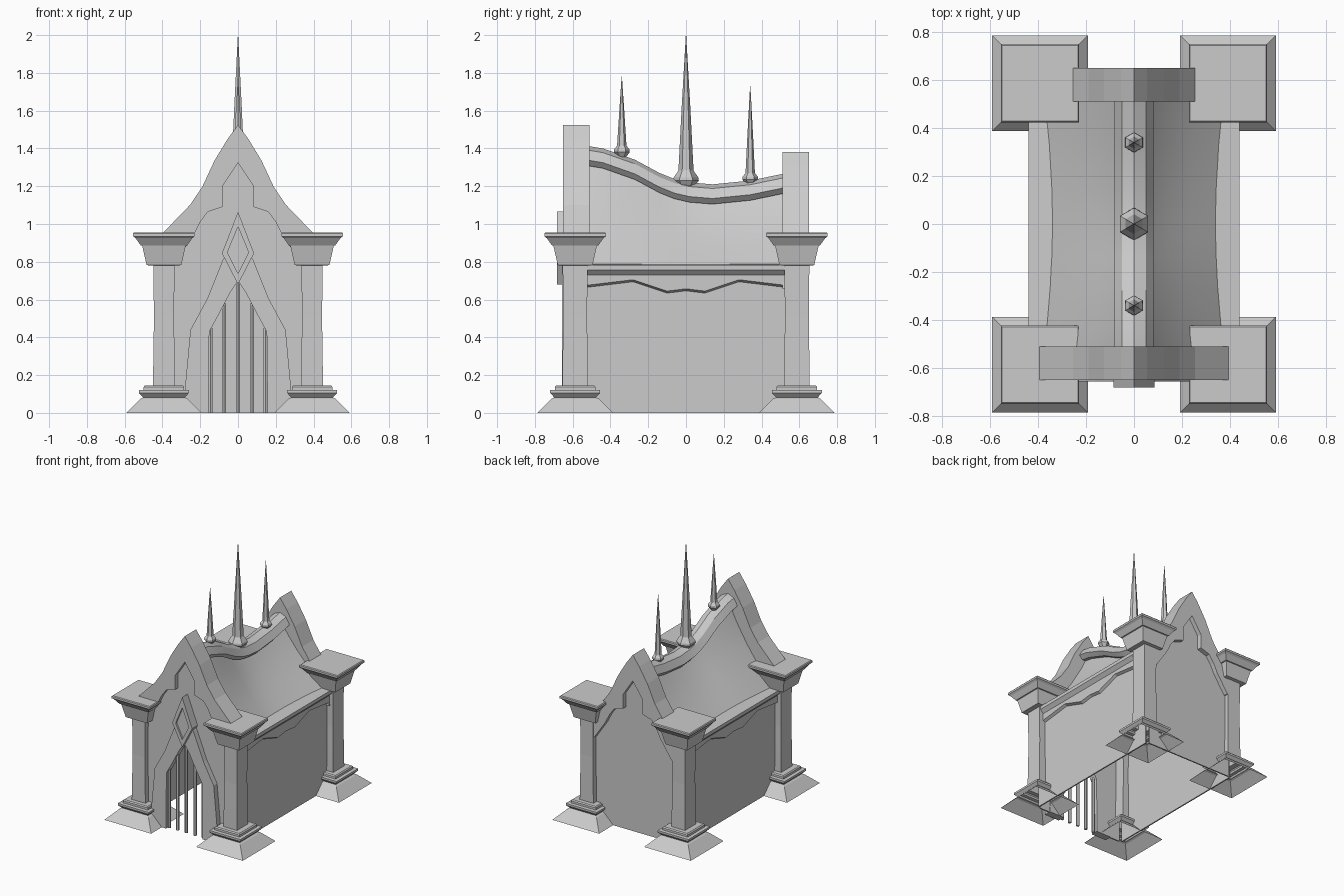
import bpy
from math import sin, cos, pi

if "Cube" in bpy.data.objects:
    bpy.data.objects.remove(bpy.data.objects["Cube"])


def mesh(name, verts, faces, smooth=False):
    me = bpy.data.meshes.new(name)
    me.from_pydata(verts, [], faces)
    ob = bpy.data.objects.new(name, me)
    bpy.context.collection.objects.link(ob)
    bpy.context.view_layer.objects.active = ob
    bpy.ops.object.select_all(action='DESELECT')
    ob.select_set(True)
    bpy.ops.object.mode_set(mode='EDIT')
    bpy.ops.mesh.select_all(action='SELECT')
    bpy.ops.mesh.normals_make_consistent(inside=False)
    bpy.ops.object.mode_set(mode='OBJECT')
    if smooth:
        bpy.ops.object.shade_smooth_by_angle(angle=0.6)
    return ob


def loft(name, rings, loop=True, caps=(False, False), smooth=False):
    """Join equal-length rings of points with quads."""
    n = len(rings[0])
    faces = [(i*n+j, i*n+(j+1) % n, (i+1)*n+(j+1) % n, (i+1)*n+j)
             for i in range(len(rings)-1) for j in range(n if loop else n-1)]
    if caps[0]:
        faces.append(tuple(range(n)))
    if caps[1]:
        faces.append(tuple((len(rings)-1)*n+j for j in range(n)))
    return mesh(name, [p for r in rings for p in r], faces, smooth)


def full(half):
    """Mirror a half outline, listed from right foot to the apex."""
    return half + [(-x, z) for x, z in reversed(half) if x > 0]


def band(name, outer, inner, y0, y1, dz=0):
    """Flat band between two outlines, given thickness along y."""
    rings = [[(a[0], y0, a[1]+dz), (b[0], y0, b[1]+dz), (b[0], y1, b[1]+dz), (a[0], y1, a[1]+dz)]
             for a, b in zip(outer, inner)]
    return loft(name, rings, caps=(True, True))


def prism(name, poly, y0, y1):
    return loft(name, [[(x, y, z) for x, z in poly] for y in (y0, y1)], caps=(True, True))


def lathe(name, x, y, prof, n=6):
    return loft(name, [[(x+r*sin(2*pi*k/n), y+r*cos(2*pi*k/n), z) for k in range(n)]
                       for r, z in prof], caps=(True, True))


# Corner columns: square lofted profile, open underneath
column = [(.2, 0), (.125, .075), (.11, .082), (.132, .105), (.132, .12), (.107, .122),
          (.107, .138), (.1, .146), (.058, .146), (.056, .3), (.053, .5), (.056, .78),
          (.092, .782), (.115, .885), (.123, .887), (.15, .925), (.163, .935),
          (.163, .95), (.158, .956)]
for sx in (-1, 1):
    for sy in (-1, 1):
        rings = []
        for r, z in column:
            ry = r + .01 if r < .06 else r
            rings.append([(sx*.392+a*r, sy*.587+b*ry, z)
                          for a, b in ((-1, -1), (1, -1), (1, 1), (-1, 1))])
        loft("corner_column", rings, caps=(False, True))

# Gable frames: the rear one is the same shape set lower
g_out = full([(.42, .8), (.4, .95), (.255, 1.1), (.19, 1.195), (.125, 1.335), (.055, 1.45), (0, 1.525)])
g_in = full([(.33, .8), (.235, .94), (.2, 1.01), (.16, 1.065), (.082, 1.09), (.082, 1.2), (0, 1.325)])
band("front_gable", g_out, g_in, -.65, -.512)
band("rear_gable", g_out, g_in, .512, .65, -.145)

# Front wall with pointed door opening, and the raised door surround
arch_in = full([(.155, 0), (.155, .15), (.152, .43), (.1, .525), (.045, .63), (0, .7)])
arch_out = full([(.285, 0), (.278, .16), (.252, .44), (.165, .6), (.08, .81), (0, .95)])
wall_out = full([(.37, 0), (.37, .3), (.37, .6), (.37, .9), (.22, 1.08), (0, 1.42)])
band("front_wall", wall_out, arch_in, -.615, -.605)
band("door_surround", arch_out, arch_in, -.657, -.6)

# Rear wall
prism("rear_wall", full([(.37, 0), (.37, .8), (.22, .95), (0, 1.27)]), .605, .615)

# Door bars
for x, z in ((-.145, .45), (-.075, .58), (0, .7), (.075, .58), (.145, .45)):
    lathe("door_bar", x, -.63, [(.012, 0), (.012, z)])

# Diamond ornament above the door: frame plus sunken panel
d_out = [(.085, .845), (0, 1.065), (-.085, .845), (0, .68), (.085, .845)]
d_in = [(.056, .85), (0, .985), (-.056, .85), (0, .737), (.056, .85)]
band("diamond_frame", d_out, d_in, -.682, -.6)
prism("diamond_panel", d_in[:4], -.668, -.6)

# Side walls and eaves with a wavy lower edge
wave = [(-.56, .672), (-.53, .675), (-.28, .705), (-.1, .645), (0, .657),
        (.1, .645), (.28, .705), (.53, .675), (.56, .672)]
for s in (-1, 1):
    loft("side_wall", [[(s*x, y, z) for x, z in ((.395, 0), (.395, .77), (.385, .77), (.385, 0))]
                       for y in (-.6, .6)], caps=(True, True))
    loft("eave", [[(s*x, y, z) for x, z in ((.33, .79), (.44, .783), (.44, .757), (.415, .73),
                                            (.415, w), (.393, w-.012))]
                  for y, w in wave], loop=False)

# Sagging roof and its rounded ridge cap
ridge = [(-.52, 1.413), (-.44, 1.4), (-.27, 1.34), (-.14, 1.27), (-.06, 1.238), (.02, 1.22),
         (.14, 1.21), (.34, 1.23), (.52, 1.267)]
roof = []
for y, z in [(-.57, 1.415)] + ridge + [(.57, 1.275)]:
    top, foot = z-.05, .345 + .03*(y/.52)**2
    half = [(foot, .785)]
    for t in (.25, .5, .75, 1):
        half.append((foot*(1-t) - .12*t*(1-t), .785 + (top-.785)*t))
    roof.append([(max(x, 0), y, h) for x, h in half] + [(-max(x, 0), y, h) for x, h in half[-2::-1]])
loft("roof", roof, loop=False, smooth=True)
cap = [(.055, -.105), (.082, -.075), (.05, -.022), (0, 0), (-.05, -.022), (-.082, -.075), (-.055, -.105)]
loft("ridge_cap", [[(x, y, z+d) for x, d in cap] for y, z in ridge], caps=(True, True), smooth=True)

# Six-sided spires on the ridge
for y, z, s, tip in ((0, 1.235, 1, 2.0), (-.34, 1.385, .62, 1.78), (.34, 1.24, .62, 1.73)):
    lathe("spire", 0, y, [(.035*s, z-.05*s), (.068*s, z-.005), (.066*s, z+.01), (.042*s, z+.045*s),
                          (.04*s, z+.05*s), (.023*s, z+(tip-z)*.5), (.001, tip)])
